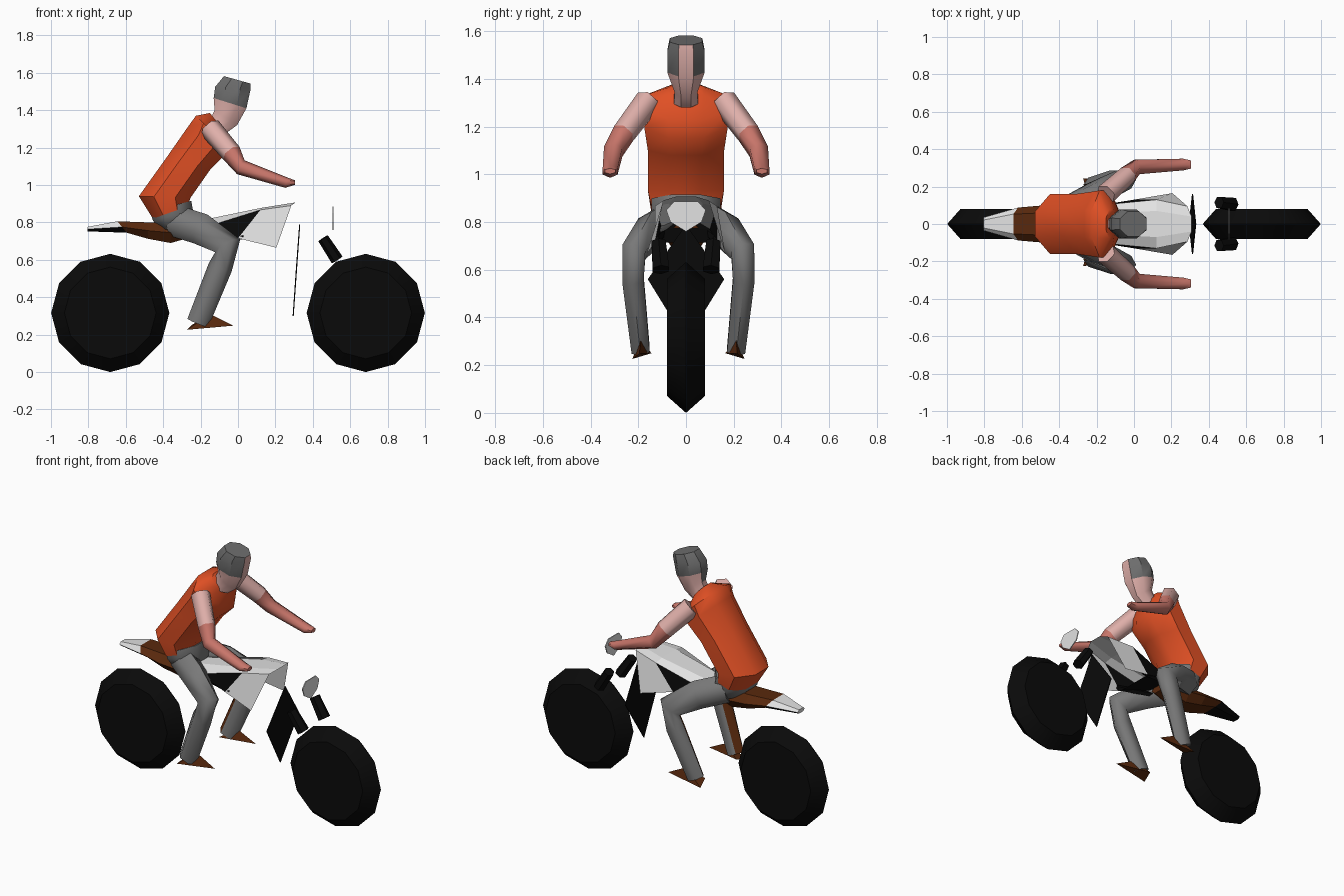
import bpy, bmesh, math
from mathutils import Vector as V

if "Cube" in bpy.data.objects:
    bpy.data.objects.remove(bpy.data.objects["Cube"])

# ---- flat colours
def mat(name, *c):
    m = bpy.data.materials.new(name)
    m.diffuse_color = (*c, 1)
    m.use_nodes = True
    m.node_tree.nodes["Principled BSDF"].inputs["Base Color"].default_value = m.diffuse_color
    return m

BLACK = mat("black", .003, .003, .003)
WHITE = mat("white", .76, .76, .76)
ORANGE = mat("orange", .75, .08, .018)
GREY = mat("trouser grey", .19, .19, .19)
HAIR = mat("hair grey", .155, .155, .155)
SKIN = mat("light skin", .74, .43, .40)
TAN = mat("tanned skin", .58, .18, .145)
BROWN = mat("brown", .10, .022, .004)


def build(name, verts, faces, mats, rule=None, smooth=0, closed=True):
    """Mesh from points; rule(centre, normal) picks the material slot."""
    bm = bmesh.new()
    vs = [bm.verts.new(v) for v in verts]
    for f in faces:
        bm.faces.new([vs[i] for i in f])
    if closed:
        bmesh.ops.recalc_face_normals(bm, faces=bm.faces[:])
    bm.normal_update()
    if rule:
        for f in bm.faces:
            f.material_index = rule(f.calc_center_median(), f.normal)
    me = bpy.data.meshes.new(name)
    bm.to_mesh(me)
    bm.free()
    for m in mats:
        me.materials.append(m)
    ob = bpy.data.objects.new(name, me)
    bpy.context.collection.objects.link(ob)
    if smooth:
        bpy.ops.object.select_all(action='DESELECT')
        ob.select_set(True)
        bpy.context.view_layer.objects.active = ob
        bpy.ops.object.shade_smooth_by_angle(angle=math.radians(smooth))
    return ob


def loft(name, rings, mats, rule=None, smooth=0):
    n = len(rings[0])
    faces = [(a * n + i, a * n + (i + 1) % n, (a + 1) * n + (i + 1) % n, (a + 1) * n + i)
             for a in range(len(rings) - 1) for i in range(n)]
    faces += [tuple(range(n)), tuple((len(rings) - 1) * n + i for i in range(n))]
    return build(name, [p for r in rings for p in r], faces, mats, rule, smooth)


def section(back, front, w, n=8):
    """Ring spanning from a back (x, z) point to a front one, half width w."""
    b, f = V((back[0], 0, back[1])), V((front[0], 0, front[1]))
    k = 1 / math.cos(math.pi / n)
    ang = [2 * math.pi * (i + .5) / n for i in range(n)]
    return [(b + f) / 2 + (f - b) / 2 * k * math.cos(t) + V((0, w * k * math.sin(t), 0)) for t in ang]


def limb(path, n=6):
    """Rings along (x, y, z, in-plane radius, sideways radius) stations."""
    pts = [V(p[:3]) for p in path]
    rings = []
    for i, p in enumerate(path):
        t = (pts[min(i + 1, len(pts) - 1)] - pts[max(i - 1, 0)]).normalized()
        side = (V((0, 1, 0)) - t * t.y).normalized()
        up = t.cross(side)
        rings.append([pts[i] + up * p[3] * math.cos(2 * math.pi * k / n)
                      + side * p[4] * math.sin(2 * math.pi * k / n) for k in range(n)])
    return rings


# ---- wheels: twelve sides with a ridged tread
for name, cx in (("rear_wheel", -.683), ("front_wheel", .683)):
    rings = []
    for r, y in ((.245, -.08), (.316, 0), (.245, .08)):
        rings.append([(cx + r * math.cos(k * math.pi / 6), y, .316 + r * math.sin(k * math.pi / 6))
                      for k in range(12)])
    loft(name, rings, [BLACK], smooth=25)

# ---- fork stubs either side of the front wheel
for s, name in ((-1, "right_fork"), (1, "left_fork")):
    loft(name, limb([(.455, .115 * s, .715, .03, .034), (.53, .105 * s, .6, .034, .04)]), [BLACK])

# ---- kite-shaped radiator plate and number plate
def plate(name, pts, m, t=.003):
    rings = [[(x + d, y, z) for x, y, z in pts] for d in (-t, t)]
    loft(name, rings, [m])

plate("radiator", [(.33, 0, .79), (.313, .16, .56), (.295, 0, .30), (.313, -.16, .56)], BLACK)
plate("number_plate", [(.507, y, z) for y, z in ((0, .76), (.065, .80), (.083, .85), (.05, .885),
                                                 (-.05, .885), (-.083, .85), (-.065, .80))], WHITE)

# ---- fuel tank deck with flared side shrouds
half = [(-.25, .05, .80), (.12, .07, .877), (.308, .04, .907),   # deck 0-2
        (-.19, .10, .77), (.12, .13, .867), (.285, .095, .89),   # shoulder 3-5
        (.0, .13, .715), (.205, .165, .665)]                     # shroud 6-7
side = [(0, 3, 4, 1), (1, 4, 5, 2), (3, 6, 4), (4, 6, 7, 5)]
verts = half + [(x, -y, z) for x, y, z in half]
faces = side + [tuple(i + 8 for i in reversed(f)) for f in side]
faces += [(0, 1, 9, 8), (1, 2, 10, 9), (3, 11, 14, 6), (0, 8, 11, 3)]

def tank_rule(c, n):
    return int(c.x < .0 and c.z < .80 and (abs(c.y) > .1 or abs(c.y) < .01))

build("tank", verts, faces, [WHITE, BLACK], tank_rule)

# ---- frame rails under the tank
for s, name in ((-1, "right_rail"), (1, "left_rail")):
    loft(name, limb([(-.24, .08 * s, .755, .018, .012), (.03, .12 * s, .725, .018, .012)], 4), [BLACK])

# ---- seat and tail fairing
def box_ring(x, top, bottom, w, lean=0):
    return [(x, -w * .6, top), (x, w * .6, top), (x + lean * .5, w, (top + bottom) / 2),
            (x + lean, w * .6, bottom), (x + lean, -w * .6, bottom), (x + lean * .5, -w, (top + bottom) / 2)]

joint = box_ring(-.645, .806, .745, .088, .05)
loft("tail", [box_ring(-.805, .776, .752, .035), joint], [WHITE, BLACK], lambda c, n: int(n.z < -.6))
loft("seat", [joint, box_ring(-.48, .80, .712, .1), box_ring(-.36, .80, .69, .095),
              box_ring(-.2, .785, .735, .07)], [BROWN])

# ---- rider body
loft("hips", [section((-.42, .765), (-.25, .755), .11), section((-.455, .81), (-.24, .86), .145),
              section((-.47, .86), (-.25, .915), .145)], [GREY], smooth=60)
loft("shirt", [section((-.455, .82), (-.27, .885), .145), section((-.53, .94), (-.255, .93), .16),
               section((-.38, 1.15), (-.15, 1.08), .16), section((-.265, 1.315), (-.08, 1.15), .175),
               section((-.225, 1.37), (-.085, 1.23), .18), section((-.15, 1.385), (-.09, 1.31), .075)],
     [ORANGE], smooth=50)

# ---- head: pale face, grey cap of hair
def head_rule(c, n):
    face = c.z < 1.425 or (n.x > .8 and c.z < 1.53)
    return 0 if face else 1

loft("head", [section((-.16, 1.33), (-.06, 1.28), .05), section((-.125, 1.40), (-.005, 1.32), .048),
              section((-.13, 1.465), (.045, 1.41), .078), section((-.122, 1.525), (.068, 1.515), .078),
              section((-.075, 1.582), (.068, 1.542), .068)], [SKIN, HAIR], head_rule, 40)

# ---- arms, legs and boots, mirrored left to right
for s, tag in ((-1, "right"), (1, "left")):
    def at(rows, off=0):
        return [(x, y * s + off, z, a, b) for x, y, z, a, b in rows]

    upper = at([(-.15, .16, 1.305, .06, .055), (-.035, .262, 1.17, .055, .05)])
    lower = at([(.015, .305, 1.095, .042, .045), (.26, .318, 1.012, .028, .036), (.305, .318, 1.013, .012, .025)])
    rings = limb(upper + lower)
    loft(tag + "_upper_arm", rings[:2], [SKIN], smooth=65)
    loft(tag + "_forearm", rings[1:], [TAN], smooth=65)

    rings = limb(at([(-.34, .075, .81, .085, .075), (-.2, .155, .765, .085, .07), (-.055, .228, .675, .075, .058),
                     (-.095, .232, .56, .065, .052), (-.215, .2, .262, .06, .044)], .01))

    def leg_rule(c, n):
        return int(c.z < .62 and n.x < -.25 and n.y * s < -.25)

    loft(tag + "_leg", rings, [GREY, BROWN], leg_rule, 65)
    build(tag + "_boot", [(x, y * s + .01, z) for x, y, z in
                          ((-.25, .155, .25), (-.272, .235, .226), (-.15, .2, .31), (-.025, .205, .248))],
          [(0, 1, 2), (0, 1, 3), (1, 2, 3), (0, 2, 3)], [BROWN])
